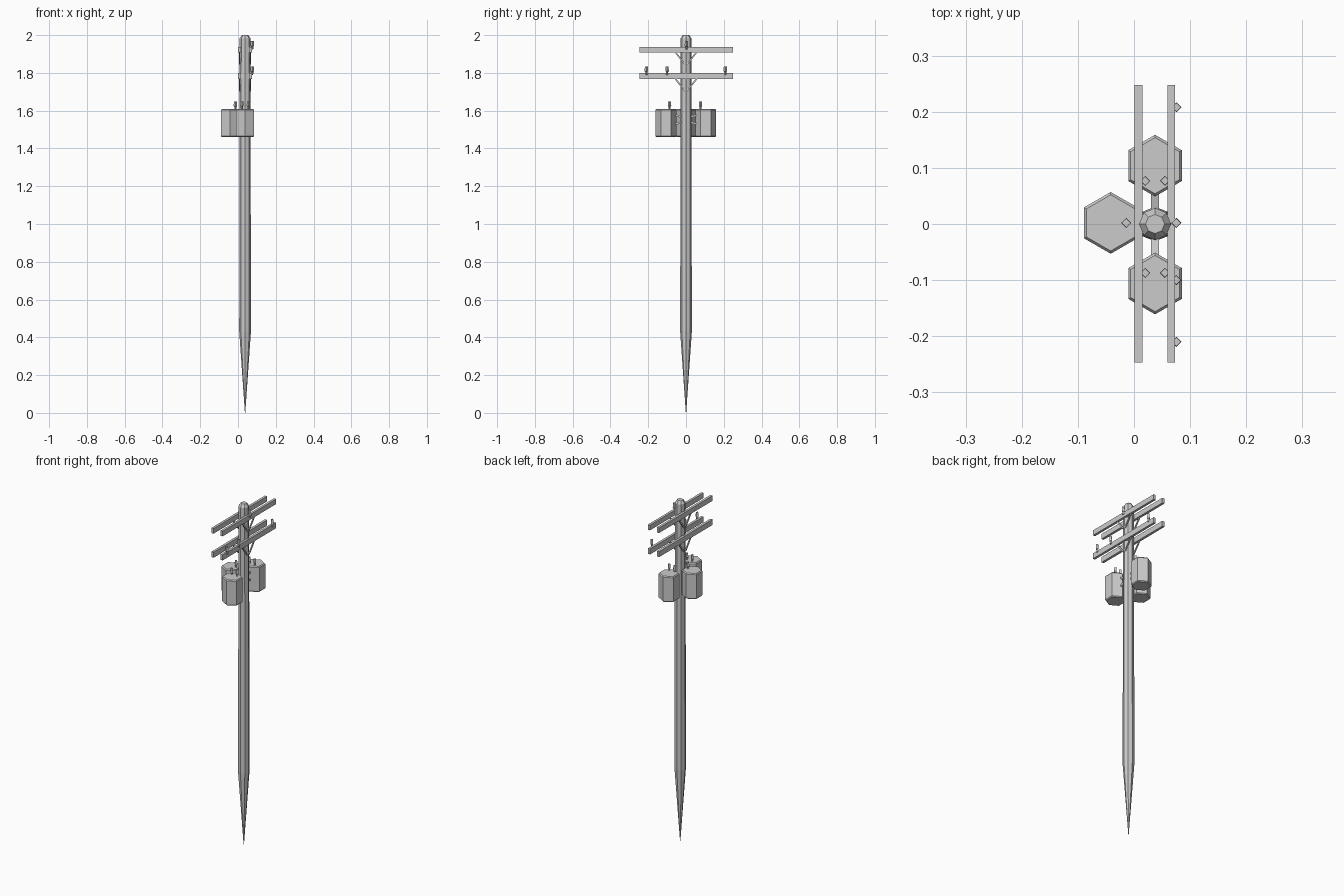
import bpy, bmesh, math
from mathutils import Vector, Matrix

if "Cube" in bpy.data.objects:
    bpy.data.objects.remove(bpy.data.objects["Cube"])

PX = 0.0375  # pole axis in x


def finish(name, bm):
    bmesh.ops.recalc_face_normals(bm, faces=bm.faces)
    me = bpy.data.meshes.new(name)
    bm.to_mesh(me)
    bm.free()
    ob = bpy.data.objects.new(name, me)
    bpy.context.collection.objects.link(ob)
    return ob


def lathe(name, profile, sides, x, y, start=0.0):
    """Faceted solid from (radius, z) pairs around a vertical axis."""
    bm = bmesh.new()
    rings = []
    for r, z in profile:
        rings.append([bm.verts.new((x + r * math.cos(start + math.tau * i / sides),
                                    y + r * math.sin(start + math.tau * i / sides), z))
                      for i in range(sides)])
    for a, b in zip(rings, rings[1:]):
        for i in range(sides):
            j = (i + 1) % sides
            bm.faces.new((a[i], a[j], b[j], b[i]))
    bm.faces.new(rings[0][::-1])
    bm.faces.new(rings[-1])
    return finish(name, bm)


def box(name, lo, hi):
    lo, hi = Vector(lo), Vector(hi)
    bm = bmesh.new()
    bmesh.ops.create_cube(bm, size=1, matrix=Matrix.Translation((lo + hi) / 2)
                          @ Matrix.Diagonal((*(hi - lo), 1)))
    return finish(name, bm)


def strut(name, p, q, wx, w):
    """Rectangular bar between two points lying in a plane of constant x."""
    p, q = Vector(p), Vector(q)
    d = q - p
    rot = Matrix.Rotation(math.atan2(d.z, d.y), 4, 'X')
    bm = bmesh.new()
    bmesh.ops.create_cube(bm, size=1, matrix=Matrix.Translation((p + q) / 2) @ rot
                          @ Matrix.Diagonal((wx, d.length, w, 1)))
    return finish(name, bm)


# Pole with pointed buried end and chamfered top
lathe("pole", [(0.001, 0), (0.031, 0.43), (0.0285, 1.983), (0.017, 2.0)], 8, PX, 0)

# Paired crossarms with V braces on both faces of the pole
for level, z0, z1 in (("upper", 1.908, 1.938), ("lower", 1.767, 1.799)):
    for side, x0, x1 in (("left", 0.0005, 0.015), ("right", 0.0595, 0.0735)):
        box(f"{level}_crossarm_{side}", (x0, -0.247, z0), (x1, 0.248, z1))
        for s in (-1, 1):
            strut(f"{level}_brace_{side}", ((x0 + x1) / 2, s * 0.058, z0 + 0.004),
                  ((x0 + x1) / 2, s * 0.006, z0 - 0.062), 0.006, 0.008)

# Pin insulators on the outer face of the right crossarms
for y, z in ((-0.21, 1.79), (-0.10, 1.79), (0.208, 1.79), (0.002, 1.924)):
    lathe("pin_insulator", [(0.005, z), (0.006, z + 0.016), (0.009, z + 0.018),
                            (0.008, z + 0.045)], 4, 0.0755, y)

# Hexagonal transformer cans with their bushings
cans = (("transformer_back", PX, 0.104, ((0.02, 0.077), (0.055, 0.077))),
        ("transformer_front", PX, -0.106, ((0.02, -0.087), (0.055, -0.087))),
        ("transformer_left", -0.0415, 0.002, ((-0.014, 0.002),)))
for name, x, y, bushings in cans:
    lathe(name, [(0.050, 1.46), (0.055, 1.465), (0.055, 1.604), (0.050, 1.61)],
          6, x, y, math.pi / 6)
    for bx, by in bushings:
        lathe(name + "_bushing", [(0.005, 1.608), (0.006, 1.622), (0.009, 1.625),
                                  (0.008, 1.648)], 4, bx, by)

# Mounting brackets from pole to the side cans
for s in (-1, 1):
    for z in (1.538, 1.568):
        strut("can_bracket", (PX, s * 0.025, z), (PX, s * 0.062, z + (z - 1.553) * 0.6),
              0.014, 0.011)
box("left_can_bracket", (-0.002, -0.007, 1.53), (0.02, 0.007, 1.575))
